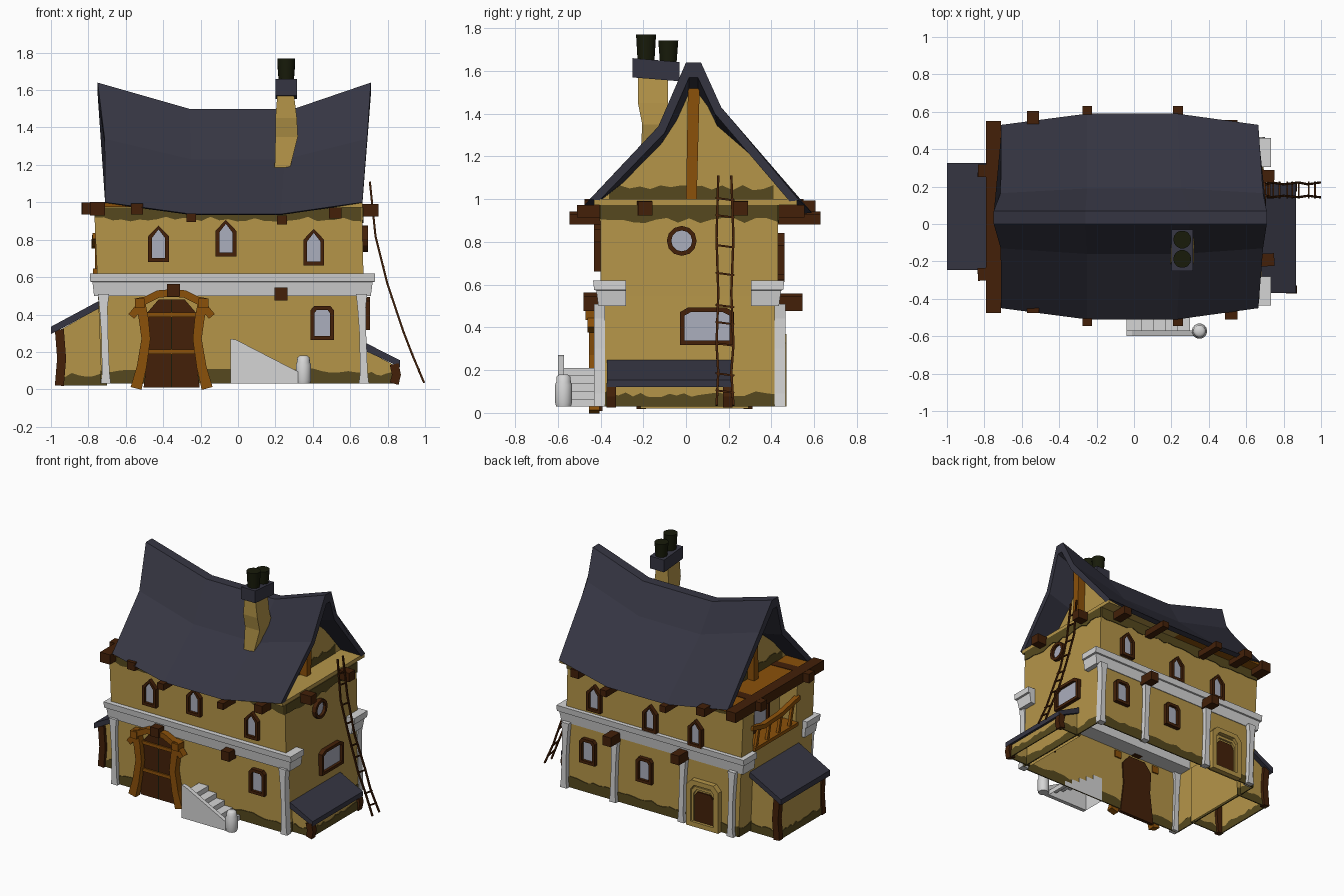
import bpy, bmesh, math, random
from mathutils import Vector

if "Cube" in bpy.data.objects:
    bpy.data.objects.remove(bpy.data.objects["Cube"])
random.seed(4)

def mat(name, r, g, b):
    m = bpy.data.materials.new(name)
    m.diffuse_color = (r, g, b, 1)
    m.use_nodes = True
    m.node_tree.nodes["Principled BSDF"].inputs["Base Color"].default_value = m.diffuse_color
    return m

TAN = mat("tan plaster", .46, .30, .066)
DIRT = mat("dirty plaster", .092, .066, .013)
ROOF = mat("slate blue", .036, .036, .055)
BROWN = mat("dark brown wood", .056, .0145, .0025)
ORANGE = mat("orange wood", .26, .082, .003)
STONE = mat("pale stone", .66, .66, .66)
GLASS = mat("window glass", .41, .425, .51)
POT = mat("dark pot", .009, .011, .003)

# ---------- helpers ----------
def mesh(name, verts, faces, m):
    bm = bmesh.new()
    vs = [bm.verts.new(v) for v in verts]
    for f in faces:
        bm.faces.new([vs[i] for i in f])
    bmesh.ops.recalc_face_normals(bm, faces=bm.faces)
    me = bpy.data.meshes.new(name)
    bm.to_mesh(me)
    bm.free()
    me.materials.append(m)
    ob = bpy.data.objects.new(name, me)
    bpy.context.collection.objects.link(ob)
    return ob

def open_bottom(ob):
    """Remove the lowest downward face, leaving a hollow shell."""
    bm = bmesh.new()
    bm.from_mesh(ob.data)
    low = min(v.co.z for v in bm.verts) + .005
    bmesh.ops.delete(bm, geom=[f for f in bm.faces if all(v.co.z < low for v in f.verts)], context='FACES')
    bm.to_mesh(ob.data)
    bm.free()

def loft(name, rings, m, closed=False):
    n, k = len(rings[0]), len(rings)
    faces = [(r * n + i, r * n + (i + 1) % n, (r + 1) % k * n + (i + 1) % n, (r + 1) % k * n + i)
             for r in range(k if closed else k - 1) for i in range(n)]
    if not closed:
        faces += [tuple(range(n)), tuple(range((k - 1) * n, k * n))]
    return mesh(name, [v for r in rings for v in r], faces, m)

def rect(z, x0, x1, y0, y1):
    return [(x0, y0, z), (x1, y0, z), (x1, y1, z), (x0, y1, z)]

def box(name, x0, x1, y0, y1, z0, z1, m):
    return loft(name, [rect(z0, x0, x1, y0, y1), rect(z1, x0, x1, y0, y1)], m)

def sweep(name, path, ref, w, h, m):
    """Rectangular bar along a path; w lies across ref, h along ref (half sizes)."""
    P, ref, rings = [Vector(p) for p in path], Vector(ref), []
    for i, p in enumerate(P):
        t = (P[min(i + 1, len(P) - 1)] - P[max(i - 1, 0)]).normalized()
        s = t.cross(ref).normalized()
        u = s.cross(t)
        a = w[i] if isinstance(w, list) else w
        rings.append([p + s * a + u * h, p - s * a + u * h, p - s * a - u * h, p + s * a - u * h])
    return loft(name, rings, m)

def lathe(name, x, y, prof, m, n=14):
    ob = loft(name, [[(x + r * math.cos(math.tau * i / n), y + r * math.sin(math.tau * i / n), z)
                      for i in range(n)] for r, z in prof], m)
    bpy.context.view_layer.objects.active = ob
    bpy.ops.object.select_all(action='DESELECT')
    ob.select_set(True)
    bpy.ops.object.shade_smooth_by_angle(angle=math.radians(50))

def wall(side, pos):
    """Map (along, outward, up) onto a wall."""
    return {"front": lambda u, d, w: (u, pos - d, w), "back": lambda u, d, w: (u, pos + d, w),
            "right": lambda u, d, w: (pos + d, u, w), "left": lambda u, d, w: (pos - d, u, w)}[side]

def plate(name, f, pts, d0, d1, m):
    return loft(name, [[f(u, d, w) for u, w in pts] for d in (d0, d1)], m)

POINTED = [(-1, -1), (1, -1), (1, .4), (0, 1), (-1, .4)]
CHAMFER = [(-1, -1), (1, -1), (1, .75), (.7, 1), (-.7, 1), (-1, .75)]
ROUND = [(math.cos(math.tau * i / 12), math.sin(math.tau * i / 12)) for i in range(12)]

def window(name, f, shape, u, w, hu, hw, m=BROWN, fill=GLASS, t=.021, d=.03):
    out = [(u + a * hu, w + b * hw) for a, b in shape]
    inn = [(u + a * (hu - t), w + b * (hw - t)) for a, b in shape]
    rings = [[f(p, k, q) for p, q in pts] for pts, k in ((out, -.01), (out, d), (inn, d), (inn, -.01))]
    loft(name + "_frame", rings, m, closed=True)
    plate(name + "_pane", f, inn, .004, .01, fill)

def dirt(name, f, u0, u1, base, tip, n=16):
    """Stain with a ragged edge."""
    edge = [(u1 + (u0 - u1) * i / n, tip + random.uniform(-.013, .013)) for i in range(n + 1)]
    plate(name, f, [(u0, base), (u1, base)] + edge, -.003, .005, DIRT)

# ---------- hollow house body with balcony recess ----------
body = loft("house_body", [rect(.03, -.73, .69, -.40, .43), rect(.55, -.75, .672, -.40, .43),
                           rect(.98, -.77, .663, -.40, .43)], TAN)
cut = box("recess_cutter", -.9, -.62, -.2, .3, .625, .92, TAN)
cut.hide_render = True
mod = body.modifiers.new("recess", 'BOOLEAN')
mod.operation, mod.object, mod.solver = 'DIFFERENCE', cut, 'EXACT'
bpy.context.view_layer.objects.active = body
bpy.ops.object.modifier_apply(modifier="recess")
bpy.data.objects.remove(cut)
open_bottom(body)
box("attic_floor_right", 0, .665, -.43, .52, .972, 1.0, TAN)
box("attic_floor_left", -.74, 0, -.43, .52, .974, .995, ORANGE)

F, B = wall("front", -.40), wall("back", .43)
RL, RU, LL, LR = wall("right", .687), wall("right", .665), wall("left", -.73), wall("left", -.62)
dirt("stain_front_low", F, -.73, .685, .03, .10, 30)
dirt("stain_back_low", B, -.73, .685, .03, .10, 30)
dirt("stain_right_low", RL, -.40, .43, .03, .09)
dirt("stain_left_low", LL, -.40, .43, .03, .09)
dirt("stain_front_high", F, -.765, .66, .972, .91, 30)
dirt("stain_back_high", B, -.765, .66, .972, .90, 30)
dirt("stain_right_high", RU, -.40, .43, .972, .90)

# ---------- sagging roof ----------
def roof_ring(xr, xb, xe, p):
    (ef, zf), (bf, zbf), zr, (bb, zbb), (eb, zb) = p
    out = [(xe, ef, zf), (xb, bf, zbf), (xr, 0, zr), (xr, .07, zr), (xb, bb, zbb), (xe, eb, zb)]
    inn = [(xe, eb - .045, zb - .005), (xb, bb - .03, zbb - .03), (xr, .055, zr - .07), (xr, .015, zr - .07),
           (xb, bf + .03, zbf - .03), (xe, ef + .045, zf - .005)]
    return out + inn

END = [(-.45, 1.0), (-.13, 1.34), 1.64, (.165, 1.43), (.53, .995)]
MID = [(-.51, .937), (-.16, 1.23), 1.50, (.19, 1.30), (.59, .937)]
loft("roof", [roof_ring(-.75, -.713, -.71, END), roof_ring(-.26, -.25, -.25, MID),
              roof_ring(.30, .25, .23, MID), roof_ring(.71, .69, .665, END)], ROOF)
GABLE = [(-.42, .99), (.5, .99), (.17, 1.35), (.06, 1.55), (.01, 1.55), (-.14, 1.26)]
for side, x in (("right", .5), ("left", -.53)):
    g = wall(side, x)
    plate("gable_" + side, g, GABLE, -.03, 0, TAN)
    dirt("gable_stain_" + side, g, -.36, .41, .995, 1.055)
    plate("gable_post_" + side, g, [(.0, .99), (.05, .99), (.065, 1.56), (.01, 1.56)], 0, .06, ORANGE)

# ---------- chimney ----------
loft("chimney", [rect(1.15, .195, .27, -.215, 0), rect(1.35, .2, .32, -.205, -.06),
                 rect(1.45, .2, .315, -.225, -.085), rect(1.57, .21, .30, -.225, -.085)], TAN)
loft("chimney_cap", [[(x, y, z + (.01 if y < -.1 else -.008)) for x, y, z in rect(zz, .2, .315, -.25, -.03)]
                     for zz in (1.56, 1.65)], ROOF)
for y, z, o in ((-.187, 1.77, 0), (-.083, 1.742, .008)):
    lathe("chimney_pot", .258, y, [(.04, 1.64), (.048, z)], POT)

# ---------- timber beam ends ----------
for x, y0, y1, z, h in ((-.75, -.475, .55, .965, .04), (-.54, -.475, .605, .965, .033), (-.25, -.545, .63, .918, .026),
                        (.235, -.545, .63, .905, .026), (.52, -.51, .555, .943, .033)):
    box("eave_beam", x - h, x + h, y0, y1, z - .9 * h, z + .9 * h, BROWN)
for ya, yb in ((-.27, -.19), (.285, .255)):
    sweep("long_beam", [(-.835, ya, .967), (.75, yb, .957)], (0, 0, 1), .034, .033, BROWN)
for x, z in ((-.345, .53), (.23, .51)):
    box("floor_beam_front", x - .034, x + .034, -.48, -.36, z - .034, z + .034, BROWN)
for x, z in ((-.29, .525), (.265, .51)):
    box("floor_beam_back", x - .034, x + .034, .39, .545, z - .034, z + .034, BROWN)

# ---------- stone moulding and columns ----------
for s, k in (("front", -1), ("back", 1)):
    rings = []
    for z, xa, xb, o in ((.50, -.77, .71, .01), (.573, -.778, .72, .02), (.576, -.79, .733, .03), (.62, -.79, .733, .035)):
        rings.append(rect(z, xa, xb, -.40 - o, -.28) if k < 0 else rect(z, xa, xb, .305, .425 + o))
    loft("stone_moulding_" + s, rings, STONE)
for x, y in ((-.715, -.405), (.665, -.405), (-.69, .44), (-.29, .44), (.265, .44), (.665, .44)):
    sweep("stone_column", [(x + .008, y, .03), (x + .008, y, .09), (x + .002, y, .3), (x - .004, y, .44), (x - .004, y, .51)],
          (0, 1, 0), [.027, .02, .018, .022, .03], .025, STONE)

# ---------- windows ----------
for x, z in ((-.425, .778), (-.065, .808), (.405, .76)):
    window("front_upper_window", F, POINTED, x, z, .056, .098)
for x, z in ((.435, .745), (-.02, .72), (-.39, .71)):
    window("back_upper_window", B, POINTED, x, z, .056, .098)
window("front_lower_window", F, CHAMFER, .45, .355, .063, .09)
for x, z in ((.485, .34), (.025, .325)):
    window("back_lower_window", B, CHAMFER, x, z, .063, .09)
window("round_window", RU, ROUND, -.02, .805, .07, .07)
window("side_window", wall("right", .677), CHAMFER, .098, .405, .127, .088)
window("balcony_window", LR, CHAMFER, .05, .765, .1, .11, BROWN)
window("back_door_surround", B, CHAMFER, -.46, .20, .13, .17, TAN, TAN, .035, .04)
window("back_door_arch", B, CHAMFER, -.46, .175, .1, .145, TAN, TAN, .02, .025)
plate("back_door", B, [(-.46 + a * .075, .158 + b * .125) for a, b in CHAMFER], 0, .02, BROWN)

# ---------- balcony ----------
box("balcony_floor", -.775, -.62, -.2, .3, .62, .645, ORANGE)
sweep("balcony_rail", [(-.76, .33, .80), (-.765, .2, .77), (-.765, .0, .78), (-.76, -.22, .82)],
      (1, 0, 0), .016, .018, ORANGE)
for i in range(4):
    y = .27 - i * .13
    sweep("baluster", [(-.755, y, .63), (-.755, y - .04, .785)], (1, 0, 0), .011, .01, ORANGE)

# ---------- lean-to sheds ----------
def shed(name, wallp, roofp, y0, y1, o, x):
    f = wall("front", 0)
    open_bottom(plate(name + "_wall", f, wallp, -y0 - o, -y1 + o, TAN))
    plate(name + "_roof", f, roofp, -y0, -y1, ROOF)
    (xa, za), xb, z = wallp[0], wallp[1][0], wallp[3][1]
    for s, y in (("front", y0 + o), ("back", y1 - o)):
        sweep(name + "_post", [(x, y, za), (x + .012, y, (za + z) / 2), (x, y, z + .01)], (0, 1, 0), .024, .022, BROWN)
        dirt(name + "_stain_" + s, wall(s, y), min(xa, xb), max(xa, xb), za, za + .055, 7)
    dirt(name + "_stain_end", wall("left" if xa < 0 else "right", xa), y0 + o, y1 - o, za, za + .055)

shed("left_shed", [(-.965, .02), (-.7, .02), (-.7, .46), (-.965, .31)],
     [(-1, .295), (-.73, .44), (-.73, .48), (-1, .335)], -.245, .325, .035, -.955)
shed("right_shed", [(.845, .03), (.66, .03), (.66, .22), (.845, .125)],
     [(.866, .12), (.66, .215), (.66, .26), (.866, .155)], -.37, .215, .02, .835)

# ---------- main double door ----------
cx = -.355
half = [(.15, .01), (.12, .25), (.13, .41), (.07, .48)]
plate("main_door", F, [(cx + a, b) for a, b in half] + [(cx - a, b) for a, b in reversed(half)], -.01, .015, BROWN)
plate("door_gap", F, [(cx - .003, .01), (cx + .003, .01), (cx + .003, .48), (cx - .003, .48)], .012, .018, POT)
for z in (.20, .40):
    box("door_strap", cx - .13, cx + .13, -.425, -.41, z - .012, z + .012, ORANGE)
for s in (-1, 1):
    sweep("door_post", [(cx + s * a, -.43, z) for a, z in ((.19, .005), (.16, .12), (.137, .27), (.15, .38), (.172, .49))],
          (0, 1, 0), [.03, .026, .024, .026, .026], .025, ORANGE)
    sweep("door_brace", [(cx + s * .215, -.435, .39), (cx + s * .15, -.435, .47), (cx + s * .07, -.435, .51), (cx, -.435, .515)],
          (0, 1, 0), .02, .025, ORANGE)
    sweep("door_peg", [(cx + s * .17, -.39, .46), (cx + s * .17, -.47, .46)], (0, 0, 1), .026, .026, ORANGE)

# ---------- hollow stone stairs ----------
plate("stair_wall", F, [(-.04, .03), (.32, .03), (.32, .095), (-.01, .265), (-.04, .27)], .17, .2, STONE)
steps = [(-.04, .03), (.30, .03)]
for i in range(5):
    steps += [(.30 - i * .065, .066 + i * .036), (.30 - (i + 1) * .065, .066 + i * .036)]
open_bottom(plate("stair_steps", F, steps + [(-.04, .21)], -.005, .175, STONE))
lathe("stair_newel", .35, -.573, [(.036, .03), (.041, .05), (.041, .13), (.035, .145), (.033, .17), (.02, .18)], STONE)

# ---------- crooked ladder ----------
RAIL = [(.995, .035), (.93, .19), (.88, .32), (.80, .56), (.735, .82), (.705, 1.11)]
for y, k in ((.147, .004), (.217, -.005)):
    sweep("ladder_rail", [(x, y + (k if i % 2 else -k), z) for i, (x, z) in enumerate(RAIL)], (0, 1, 0), .0055, .0055, BROWN)
for z in (.1, .18, .32, .42, .50, .65, .78, .92, 1.0):
    i = next(j for j in range(5) if RAIL[j + 1][1] >= z)
    t = (z - RAIL[i][1]) / (RAIL[i + 1][1] - RAIL[i][1])
    x = RAIL[i][0] + t * (RAIL[i + 1][0] - RAIL[i][0])
    sweep("ladder_rung", [(x, .138, z + .006), (x, .226, z - .006)], (0, 0, 1), .0045, .0045, BROWN)
